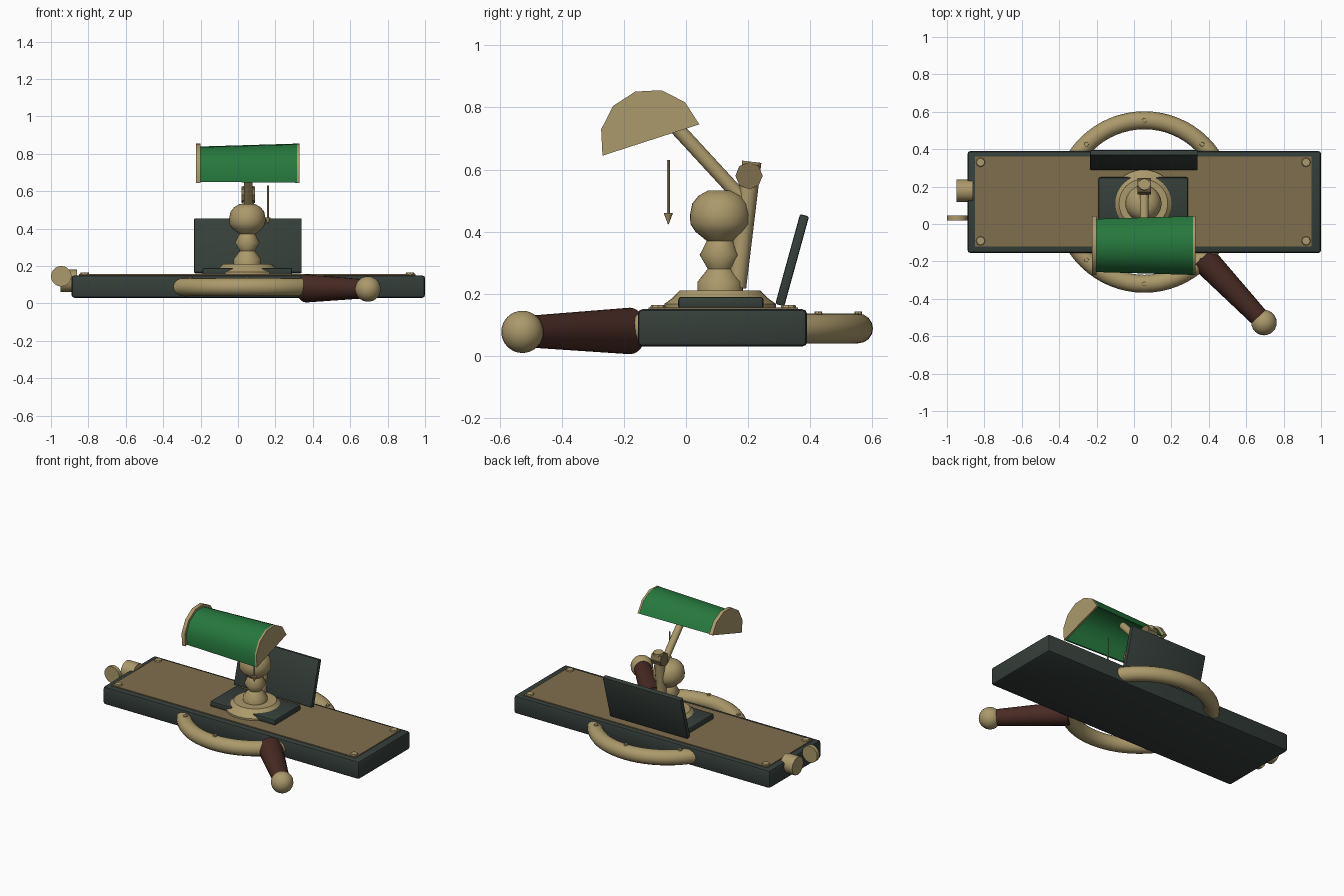
import bpy, bmesh, math
from mathutils import Vector, Matrix

if "Cube" in bpy.data.objects:
    bpy.data.objects.remove(bpy.data.objects["Cube"])


def material(name, rgb):
    m = bpy.data.materials.new(name)
    m.diffuse_color = (*rgb, 1)
    m.use_nodes = True
    m.node_tree.nodes["Principled BSDF"].inputs["Base Color"].default_value = m.diffuse_color
    return m


BRASS = material("brass", (0.41, 0.32, 0.147))
DARK_BRASS = material("dark_brass", (0.215, 0.157, 0.073))
DARK = material("dark_grey_green", (0.036, 0.049, 0.042))
GREEN = material("green_glass", (0.019, 0.185, 0.046))
BROWN = material("brown_wood", (0.067, 0.024, 0.017))
CX, CY = 0.055, 0.1175


def finish(name, bm, mat, angle=40):
    bmesh.ops.recalc_face_normals(bm, faces=bm.faces)
    me = bpy.data.meshes.new(name)
    bm.to_mesh(me)
    bm.free()
    me.materials.append(mat)
    me.shade_smooth()
    me.set_sharp_from_angle(angle=math.radians(angle))
    ob = bpy.data.objects.new(name, me)
    bpy.context.collection.objects.link(ob)
    return ob


def box(name, lo, hi, mat, bevel=0.0, tilt=0.0):
    bm = bmesh.new()
    lo, hi = Vector(lo), Vector(hi)
    bmesh.ops.create_cube(bm, size=1, matrix=Matrix.Diagonal((*(hi - lo), 1)))
    if bevel:
        bmesh.ops.bevel(bm, geom=bm.edges[:], offset=bevel, segments=2,
                        profile=0.5, affect='EDGES')
    bm.transform(Matrix.Translation((lo + hi) / 2) @ Matrix.Rotation(tilt, 4, 'X'))
    return finish(name, bm, mat, 30)


def rod(name, a, b, r1, r2, mat, sides=24):
    a, b = Vector(a), Vector(b)
    d = b - a
    bm = bmesh.new()
    rot = d.to_track_quat('Z', 'Y').to_matrix().to_4x4()
    bmesh.ops.create_cone(bm, cap_ends=True, segments=sides, radius1=r1, radius2=r2,
                          depth=d.length, matrix=Matrix.Translation((a + b) / 2) @ rot)
    return finish(name, bm, mat)


def lathe(name, profile, centre, mat, sides=32, angle=40):
    bm = bmesh.new()
    rings = [[bm.verts.new((centre[0] + r * math.cos(2 * math.pi * i / sides),
                            centre[1] + r * math.sin(2 * math.pi * i / sides), z))
              for i in range(sides)] for r, z in profile]
    for p, q in zip(rings, rings[1:]):
        for i in range(sides):
            j = (i + 1) % sides
            bm.faces.new((p[i], p[j], q[j], q[i]))
    bm.faces.new(rings[0])
    bm.faces.new(rings[-1])
    return finish(name, bm, mat, angle)


# Long base with inlaid top plate and corner screws
box("base", (-0.89, -0.155, 0.03), (1.0, 0.39, 0.15), DARK, 0.015)
box("top_plate", (-0.85, -0.12, 0.14), (0.95, 0.36, 0.156), DARK_BRASS)
for sx in (-1, 1):
    for sy in (-1, 1):
        x, y = 0.05 + sx * 0.87, 0.12 + sy * 0.21
        rod("corner_screw", (x, y, 0.15), (x, y, 0.164), 0.027, 0.022, BRASS, 8)

# Ring rail passing through the base, with studs
bpy.ops.mesh.primitive_torus_add(location=(CX, CY, 0.088), major_radius=0.437,
                                 minor_radius=0.048, major_segments=64, minor_segments=16)
ring = bpy.context.object
ring.name = "ring_rail"
ring.data.materials.append(BRASS)
ring.data.shade_smooth()
for k in (1, 2, 3, 5, 6, 7):
    t = k * math.pi / 4
    x, y = CX + 0.437 * math.cos(t), CY + 0.437 * math.sin(t)
    rod("rail_stud", (x, y, 0.12), (x, y, 0.142), 0.014, 0.012, BRASS, 8)

# Side handle with ball end
rod("handle_grip", (0.365, -0.18, 0.08), (0.665, -0.495, 0.078), 0.075, 0.052, BROWN)
bm = bmesh.new()
bmesh.ops.create_uvsphere(bm, u_segments=24, v_segments=16, radius=0.068,
                          matrix=Matrix.Translation((0.695, -0.527, 0.077)))
finish("handle_ball", bm, BRASS)

# Knobs on the left end
rod("end_knob", (-0.95, 0.178, 0.12), (-0.86, 0.178, 0.12), 0.06, 0.06, BRASS, 12)
rod("end_disc", (-0.945, 0.02, 0.145), (-0.945, 0.045, 0.145), 0.055, 0.055, BRASS, 20)

# Foot plate, flange and turned pedestal
box("foot_plate", (-0.19, -0.025, 0.15), (0.29, 0.25, 0.19), DARK, 0.01)
lathe("flange", [(0.18, 0.15), (0.18, 0.167), (0.155, 0.185), (0.13, 0.21)],
      (0.05, 0.11), BRASS, angle=25)
lathe("pedestal", [(0.073, 0.2), (0.073, 0.238), (0.04, 0.28), (0.066, 0.325),
                   (0.043, 0.37), (0.08, 0.4), (0.096, 0.425), (0.097, 0.455),
                   (0.09, 0.49), (0.07, 0.515), (0.04, 0.532)], (0.05, 0.11), BRASS, angle=60)

# Leaning post, hinge knob and lamp arm
rod("rear_post", (CX, 0.163, 0.22), (CX, 0.212, 0.625), 0.031, 0.031, BRASS, 12)
rod("hinge_knob", (0.018, 0.203, 0.58), (0.09, 0.203, 0.58), 0.044, 0.044, DARK_BRASS, 8)
rod("lamp_arm", (CX, 0.195, 0.49), (CX, -0.04, 0.745), 0.023, 0.023, BRASS, 16)

# Tilted back panel
box("back_panel", (-0.235, 0.327, 0.158), (0.34, 0.357, 0.458), DARK, 0.006,
    math.radians(-15.4))


# Half-round lamp shade: tapered open shell closed by two end plates
def half_round(bm, x, r, steps=6):
    t0 = math.radians(17.9)
    return [bm.verts.new((x, -0.113 + r * math.cos(t0 + math.pi * i / steps),
                          0.695 + r * math.sin(t0 + math.pi * i / steps)))
            for i in range(steps + 1)]


bm = bmesh.new()
outer = [half_round(bm, -0.205, 0.147), half_round(bm, 0.32, 0.163)]
inner = [half_round(bm, -0.205, 0.139), half_round(bm, 0.32, 0.155)]
for a, b in (outer, inner, (outer[0], inner[0]), (outer[1], inner[1])):
    for i in range(6):
        bm.faces.new((a[i], a[i + 1], b[i + 1], b[i]))
for i in (0, 6):
    bm.faces.new((outer[0][i], outer[1][i], inner[1][i], inner[0][i]))
finish("lamp_shade", bm, GREEN)

for x0, x1 in ((-0.225, -0.2), (0.315, 0.328)):
    bm = bmesh.new()
    a, b = half_round(bm, x0, 0.164), half_round(bm, x1, 0.164)
    bm.faces.new(a)
    bm.faces.new(b)
    for i in range(7):
        j = (i + 1) % 7
        bm.faces.new((a[i], a[j], b[j], b[i]))
    finish("shade_end_plate", bm, BRASS)

# Pull cord with pointed weight
rod("pull_cord", (0.16, -0.057, 0.45), (0.16, -0.057, 0.63), 0.005, 0.005, BRASS, 8)
rod("pull_weight", (0.16, -0.057, 0.46), (0.16, -0.057, 0.423), 0.015, 0.001, BRASS, 12)
